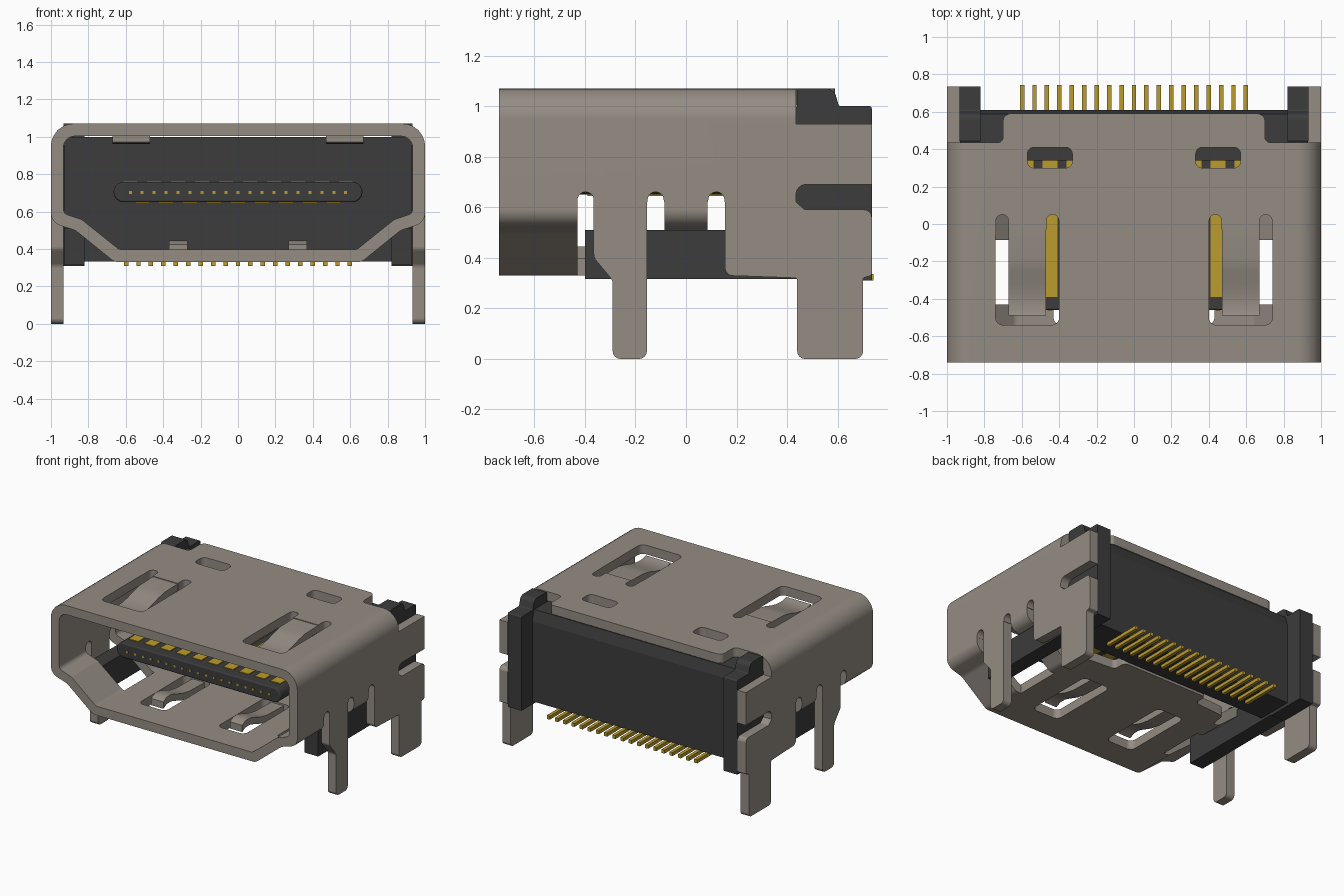
import bpy, bmesh, math
from mathutils import Vector

cube = bpy.data.objects.get("Cube")
if cube:
    bpy.data.objects.remove(cube, do_unlink=True)


def material(name, rgb):
    m = bpy.data.materials.new(name)
    m.use_nodes = True
    m.diffuse_color = (*rgb, 1)
    m.node_tree.nodes["Principled BSDF"].inputs["Base Color"].default_value = (*rgb, 1)
    return m


METAL = material("warm grey metal", (0.30, 0.265, 0.23))
PLASTIC = material("black plastic", (0.045, 0.045, 0.045))
GOLD = material("gold contact", (0.50, 0.33, 0.025))


def fillet(pts, seg=6):
    """Round each (u, v, r) corner of a closed outline."""
    out = []
    for i, p in enumerate(pts):
        c = Vector(p[:2])
        r = p[2] if len(p) > 2 else 0
        if not r:
            out.append(c)
            continue
        d1 = (Vector(pts[i - 1][:2]) - c).normalized()
        d2 = (Vector(pts[(i + 1) % len(pts)][:2]) - c).normalized()
        h = d1.angle(d2) / 2
        mid = c + (d1 + d2).normalized() * r / math.sin(h)
        t = r / math.tan(h)
        a, b = c + d1 * t - mid, c + d2 * t - mid
        out += [mid + a.lerp(b, k / seg).normalized() * r for k in range(seg + 1)]
    return out


def rrect(u0, u1, v0, v1, r=0):
    return [(u0, v0, r), (u1, v0, r), (u1, v1, r), (u0, v1, r)]


def place(axis, p, w):
    return {"x": (w, p[0], p[1]), "y": (p[0], w, p[1]), "z": (p[0], p[1], w)}[axis]


def finish(name, bm, mat):
    bmesh.ops.recalc_face_normals(bm, faces=bm.faces[:])
    me = bpy.data.meshes.new(name)
    bm.to_mesh(me)
    bm.free()
    me.materials.append(mat)
    ob = bpy.data.objects.new(name, me)
    bpy.context.collection.objects.link(ob)
    return ob


def prism(name, pts, axis, lo, hi, mat, side=1):
    """Extrude an outline along an axis; side=-1 mirrors it in x."""
    bm = bmesh.new()
    loop = fillet(pts)
    rings = []
    for w in (lo, hi):
        ring = []
        for p in loop:
            x, y, z = place(axis, p, w)
            ring.append(bm.verts.new((x * side, y, z)))
        rings.append(ring)
        bm.faces.new(ring)
    n = len(loop)
    for i in range(n):
        j = (i + 1) % n
        bm.faces.new((rings[0][i], rings[0][j], rings[1][j], rings[1][i]))
    return finish(name, bm, mat)


def apply(ob, mod):
    bpy.context.view_layer.objects.active = ob
    bpy.ops.object.modifier_apply(modifier=mod.name)


def cut(ob, pts, axis, lo, hi, side=1):
    tool = prism("cutter", pts, axis, lo, hi, METAL, side)
    tool.hide_render = True
    mod = ob.modifiers.new("cut", "BOOLEAN")
    mod.operation = "DIFFERENCE"
    mod.solver = "EXACT"
    mod.object = tool
    apply(ob, mod)
    bpy.data.objects.remove(tool, do_unlink=True)


def smooth(ob):
    bpy.ops.object.select_all(action="DESELECT")
    ob.select_set(True)
    bpy.context.view_layer.objects.active = ob
    bpy.ops.object.shade_smooth_by_angle(angle=math.radians(32))
    wn = ob.modifiers.new("weighted", "WEIGHTED_NORMAL")
    wn.keep_sharp = True


def symmetric(half):
    return half + [(-p[0], *p[1:]) for p in reversed(half)]


# Shell: a sheet metal tube with a tapered lower half
outer = fillet(symmetric([(.66, .33, .06), (.87, .50, .08), (1, .54, .07), (1, 1.07, .12)]))
inner = fillet(symmetric([(.635, .397, .04), (.835, .557, .04), (.933, .59, .03), (.933, 1.003, .06)]))
bm = bmesh.new()
rows = [[bm.verts.new(place("y", p, y)) for p in loop]
        for loop, y in ((outer, -.74), (outer, .735), (inner, .735), (inner, -.74))]
for k in range(4):
    a, b = rows[k], rows[(k + 1) % 4]
    for i in range(len(outer)):
        j = (i + 1) % len(outer)
        bm.faces.new((a[i], a[j], b[j], b[i]))
shell = finish("shell", bm, METAL)

# Rear tab on top, and trimmed rear of the lower plate
cut(shell, symmetric([(.70, .59, .04), (.70, .435, .03), (1.1, .435), (1.1, .9)]), "z", .93, 1.2)
cut(shell, symmetric([(.35, .32, .03), (.35, .22, .03), (.60, .20, .03), (.62, .085), (1.1, .085), (1.1, .9)]),
    "z", .1, .62)
for s in (1, -1):
    # Side openings around the legs
    cut(shell, rrect(.62, 1.1, -.43, -.085), "z", .1, .62, s)
    for y in (-.397, -.12, .12):
        cut(shell, rrect(y - .032, y + .032, .5, .66, .031), "x", .9, 1.1, s)
    cut(shell, rrect(.435, .9, .55, .69, .04), "x", .9, 1.1, s)
    # Top spring opening, its two long slots and the rear window
    cut(shell, rrect(.40, .74, -.54, -.03, .04), "z", .95, 1.2, s)
    for x in (.402, .672):
        cut(shell, rrect(x, x + .066, -.2, .05, .032), "z", .95, 1.2, s)
    cut(shell, rrect(.33, .57, .30, .41, .035), "z", .95, 1.2, s)
    # Bottom spring opening
    cut(shell, rrect(.21, .43, -.54, 0, .04), "z", .2, .5, s)
smooth(shell)


# Springs: bent strips, thickened from a centre line in y and z
def spring(name, line, x0, x1, side, t=.025):
    pts = [(y, z + t) for y, z in line] + [(y, z - t) for y, z in reversed(line)]
    smooth(prism(name, pts, "x", x0, x1, METAL, side))


top_line = [(-.03, 1.04), (-.18, 1.036), (-.25, 1.022), (-.32, 1.0), (-.38, .988), (-.43, .985), (-.47, .99), (-.49, .998)]
low_line = [(0, .36), (-.18, .364), (-.26, .378), (-.34, .405), (-.39, .42), (-.44, .42), (-.48, .40)]
leg = [(-.365, .62), (-.365, .40, .04), (-.29, .31, .04), (-.29, 0, .03), (-.155, 0, .03), (-.155, .62)]
panel = [(.155, .62), (.155, .33, .03), (.44, .32, .01), (.44, 0, .03), (.70, 0, .03), (.70, .32, .01),
         (.735, .33, .01), (.735, .59, .03), (.47, .59, .02), (.436, .62)]
post = [(.44, .31), (.735, .31), (.735, 1.0, .01), (.605, 1.0, .01), (.585, 1.07, .04), (.44, 1.07, .01)]
for s, word in ((1, "left"), (-1, "right")):
    spring(word + "_top_spring", top_line, .47, .67, s)
    spring(word + "_bottom_spring", low_line, .27, .37, s)
    # Side plates with solder legs
    smooth(prism(word + "_front_leg", leg, "x", .933, 1, METAL, s))
    smooth(prism(word + "_rear_panel", panel, "x", .933, 1, METAL, s))
    # Plastic arms and rear posts
    prism(word + "_housing_arm", rrect(-.40, .45, .315, .51), "x", .82, .931, PLASTIC, s)
    smooth(prism(word + "_rear_post", post, "x", .82, .932, PLASTIC, s))

# Plastic housing behind the opening
prism("housing", [(.34, .333), (.61, .333), (.61, .92), (.588, .998), (.34, .998)], "x", -.93, .93, PLASTIC)

# Tongue with a rounded rim
tongue = prism("tongue", rrect(-.665, .665, .65, .758, .0535), "y", -.46, .36, PLASTIC)
bev = tongue.modifiers.new("rim", "BEVEL")
bev.width = .03
bev.segments = 3
bev.limit_method = "ANGLE"
bev.angle_limit = math.radians(50)
apply(tongue, bev)
smooth(tongue)


# Gold contacts
def box(name, x, w, y0, y1, z0, z1):
    prism(name, rrect(x - w / 2, x + w / 2, y0, y1), "z", z0, z1, GOLD)


for i in range(19):
    x = (i - 9) * .064
    if i % 2 == 0:
        box("upper_contact", x, .08, -.39, .345, .754, .763)
    else:
        box("lower_contact", x, .08, -.39, .345, .645, .654)
    box("contact_tip", x, .016, -.464, -.45, .694, .71)
    box("solder_pin", (i - 9) * .0665, .024, .45, .742, .31, .336)
